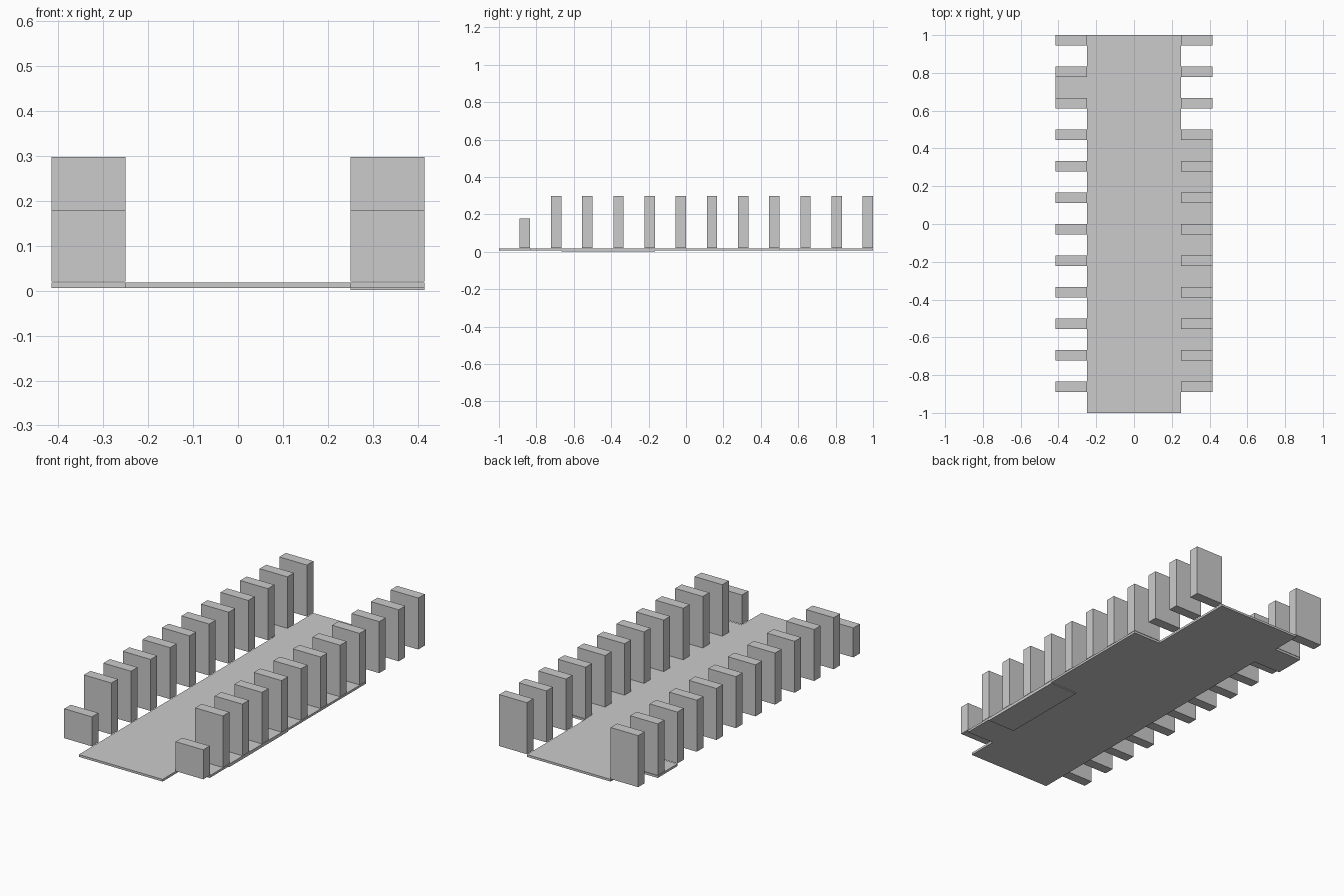
import bpy

if "Cube" in bpy.data.objects:
    bpy.data.objects.remove(bpy.data.objects["Cube"])

U = 1 / 18          # module: block thickness
PITCH = 3 * U       # spacing of the blocks
IN, OUT = 0.25, 0.415


def box(name, x0, x1, y0, y1, z0, z1):
    bpy.ops.mesh.primitive_cube_add(
        size=1, location=((x0 + x1) / 2, (y0 + y1) / 2, (z0 + z1) / 2))
    ob = bpy.context.object
    ob.name = name
    ob.scale = (x1 - x0, y1 - y0, z1 - z0)
    bpy.ops.object.transform_apply(location=False, rotation=False, scale=True)
    return ob


# long central walkway
box("walkway_slab", -IN, IN, -1, 1, 0.006, 0.018)

# two rows of upright blocks, the front pair is shorter
for side, s in (("right", 1), ("left", -1)):
    x0, x1 = sorted((s * IN, s * OUT))
    for i in range(12):
        y1 = 1 - i * PITCH
        top = 0.179 if i == 11 else 0.298
        box(f"{side}_block_{i + 1}", x0, x1, y1 - U, y1, 0.02, top)

# thin floor plates beneath some of the blocks
box("right_plate_back", IN, OUT, -PITCH, 0.5, 0.006, 0.018)
box("right_plate_middle", IN, OUT, -4 * PITCH, -PITCH, 0.001, 0.018)
box("right_plate_front", IN, OUT, -5 * PITCH, -4 * PITCH, 0.006, 0.018)
box("left_plate", -OUT, -IN, 4 * PITCH, 5 * PITCH, 0.006, 0.018)
